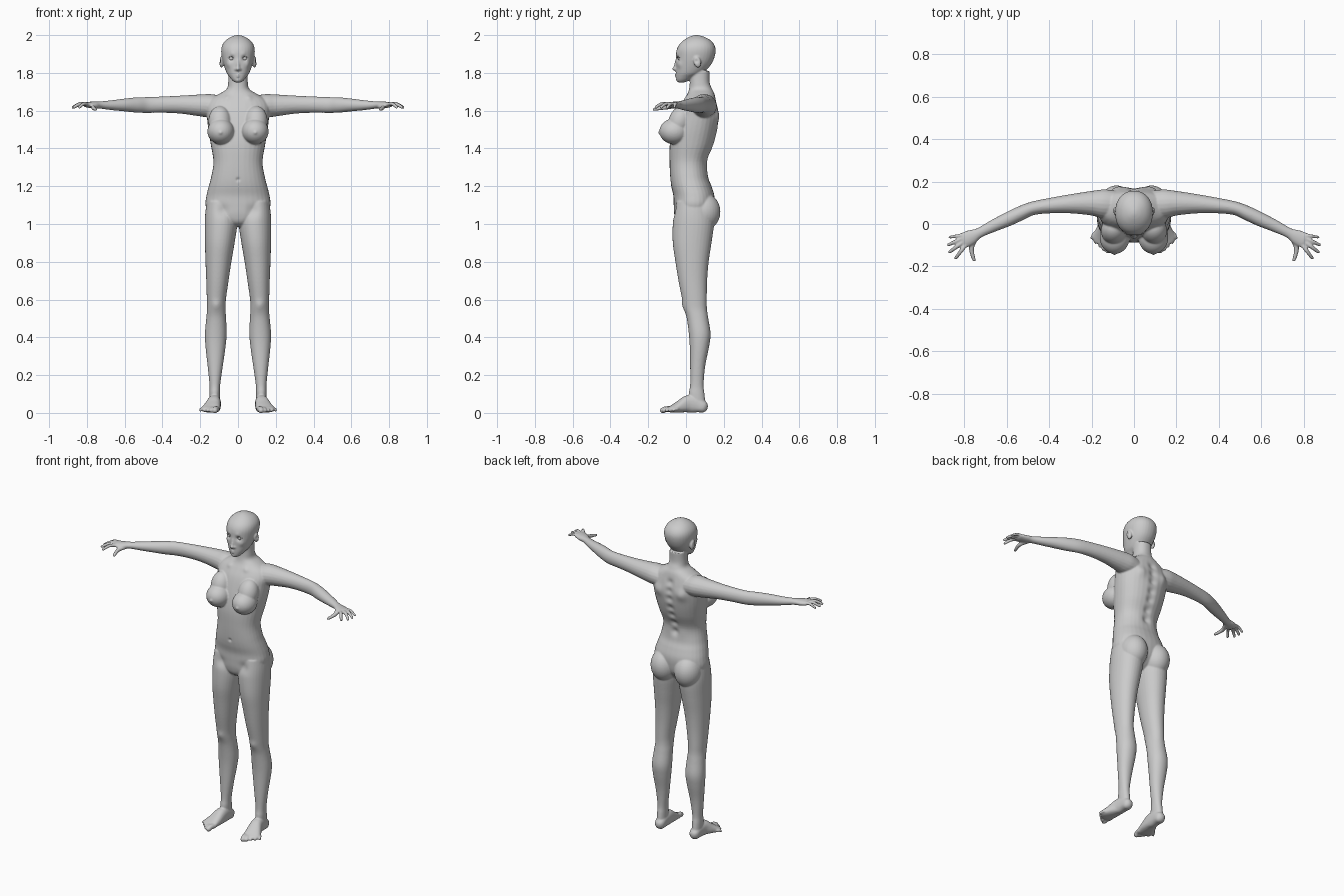
import bpy, bmesh, math
from mathutils import Vector, Matrix, kdtree

parts = []


def new_object(name, bm):
    bmesh.ops.recalc_face_normals(bm, faces=bm.faces)
    me = bpy.data.meshes.new(name)
    bm.to_mesh(me)
    bm.free()
    ob = bpy.data.objects.new(name, me)
    bpy.context.collection.objects.link(ob)
    return ob


def spline(rows, steps):
    # Catmull-Rom through rows of numbers
    out = []
    n = len(rows)
    for i in range(n - 1):
        a, b, c, d = rows[max(i - 1, 0)], rows[i], rows[i + 1], rows[min(i + 2, n - 1)]
        for s in range(steps):
            t = s / steps
            out.append([0.5 * (2 * q + (r - p) * t + (2 * p - 5 * q + 4 * r - w) * t * t
                               + (3 * q - p - 3 * r + w) * t ** 3) for p, q, r, w in zip(a, b, c, d)])
    return out + [list(rows[-1])]


def loft(name, rings, power=2.0, n=32):
    # rings: (centre, half-axis u, half-axis v)
    bm = bmesh.new()
    loops = []
    for c, u, v in rings:
        loop = []
        for k in range(n):
            a = 2 * math.pi * k / n
            ca, sa = math.cos(a), math.sin(a)
            p = math.copysign(abs(ca) ** (2 / power), ca)
            q = math.copysign(abs(sa) ** (2 / power), sa)
            loop.append(bm.verts.new(c + u * p + v * q))
        loops.append(loop)
    for l, m in zip(loops, loops[1:]):
        for k in range(n):
            bm.faces.new((l[k], l[(k + 1) % n], m[(k + 1) % n], m[k]))
    bm.faces.new(loops[0])
    bm.faces.new(loops[-1])
    ob = new_object(name, bm)
    parts.append(ob)
    return ob


def column(name, rows, power=2.0, side=1):
    # rows: z, x min, x max, y front, y back
    rings = []
    for z, a, b, f, k in spline(rows, 5):
        rings.append((Vector((side * (a + b) / 2, (f + k) / 2, z)),
                      Vector(((b - a) / 2, 0, 0)), Vector((0, (k - f) / 2, 0))))
    return loft(name, rings, power)


def tube(name, rows, side=1, power=2.0):
    # rows: x, y, z, horizontal radius, vertical radius; rounded ends
    pts = spline(rows, 5)
    rings = []
    for i, r in enumerate(pts):
        t = (Vector(pts[min(i + 1, len(pts) - 1)][:3]) - Vector(pts[max(i - 1, 0)][:3])).normalized()
        u = Vector((-t.y, t.x, 0)).normalized()
        rings.append((Vector(r[:3]), u * r[3], t.cross(u) * r[4], t))

    def cap(ring, s):
        c, u, v, t = ring
        r = min(u.length, v.length)
        return [(c + t * s * r * math.sin(a), u * math.cos(a), v * math.cos(a), t) for a in (0.4, 0.8, 1.15, 1.45)]
    rings = cap(rings[0], -1)[::-1] + rings + cap(rings[-1], 1)
    flip = lambda w: Vector((side * w.x, w.y, w.z))
    return loft(name, [(flip(c), flip(u), flip(v)) for c, u, v, t in rings], power, 20)


def ball(name, c, r, side=1, tilt=0.0, merge=True):
    bm = bmesh.new()
    m = (Matrix.Translation((side * c[0], c[1], c[2])) @ Matrix.Rotation(tilt, 4, 'X')
         @ Matrix.Diagonal((*r, 1)))
    bmesh.ops.create_uvsphere(bm, u_segments=32, v_segments=20, radius=1, matrix=m)
    ob = new_object(name, bm)
    if merge:
        parts.append(ob)
    return ob


# torso and neck
column("torso", [(z, -w, w, f, b) for z, w, f, b in [
    (.985, .05, -.02, .08), (1.01, .09, -.05, .11), (1.05, .15, -.062, .14), (1.10, .172, -.065, .15),
    (1.15, .167, -.067, .15), (1.2, .155, -.078, .135), (1.25, .142, -.084, .117), (1.33, .130, -.087, .112),
    (1.42, .144, -.086, .147), (1.5, .157, -.072, .167), (1.57, .165, -.052, .174), (1.62, .168, -.033, .168),
    (1.66, .148, -.01, .158), (1.69, .098, .008, .15), (1.715, .06, .016, .138), (1.75, .052, .02, .125),
    (1.81, .05, .02, .125)]], 2.25)

# head
column("head", [(z, -w, w, f, b) for z, w, f, b in [
    (1.75, .018, -.043, -.005), (1.762, .032, -.05, .02), (1.78, .046, -.053, .05), (1.80, .06, -.054, .09),
    (1.84, .075, -.054, .13), (1.88, .085, -.053, .15), (1.92, .089, -.05, .157), (1.95, .082, -.036, .149),
    (1.975, .062, -.01, .127), (1.992, .034, .02, .093), (2.0, .008, .045, .065)]], 2.15)
ball("nose_tip", (0, -.058, 1.822), (.012, .014, .011))
tube("nose_bridge", [(0, -.046, 1.875, .008, .008), (0, -.0535, 1.845, .009, .009), (0, -.058, 1.824, .01, .009)])

for s in (-1, 1):
    ball("ear", (.087, .06, 1.858), (.012, .019, .031), s, .2)
    ball("nostril_wing", (.011, -.052, 1.819), (.008, .01, .008), s)

    # chest and hips
    ball("breast", (.091, -.062, 1.49), (.071, .079, .068), s)
    ball("breast_slope", (.096, -.032, 1.545), (.06, .06, .082), s, -.35)
    ball("buttock", (.083, .092, 1.065), (.081, .09, .1), s)

    # legs
    column("leg", [
        (1.12, .03, .165, -.05, .13), (1.06, .012, .173, -.062, .14), (1.0, .004, .176, -.07, .148),
        (.9, .018, .175, -.07, .135), (.8, .035, .172, -.056, .12), (.7, .05, .168, -.04, .112),
        (.6, .064, .165, -.02, .11), (.55, .066, .164, -.01, .111), (.5, .063, .168, .004, .118),
        (.42, .06, .175, .015, .13), (.35, .066, .172, .02, .122), (.25, .08, .161, .022, .102),
        (.15, .094, .151, .022, .093), (.1, .096, .151, .015, .098), (.03, .097, .15, .02, .105)], 2.1, s)

    # feet and toes
    tube("foot", [(.122, .085, .034, .031, .033), (.123, .05, .045, .032, .044), (.126, .01, .047, .036, .046),
                  (.135, -.03, .034, .044, .033), (.146, -.067, .022, .05, .021), (.15, -.085, .018, .044, .015)], s, 2.4)
    for i in range(5):
        f = i / 4
        bx, by = .112 + .078 * f, -.08 + .035 * f * f
        r = .0155 - .006 * min(1, f * 2) - .0005 * i
        tube("toe", [(bx, by, .02, r, r), (bx + .006, by - .025 + .01 * f, .02, r, r),
                     (bx + .01, by - .043 + .022 * f, .013, r, r)], s)

    # arms
    tube("arm", [
        (.06, .09, 1.62, .06, .05), (.14, .095, 1.625, .068, .062), (.2, .098, 1.628, .058, .058),
        (.3, .095, 1.632, .045, .048), (.4, .086, 1.632, .036, .043), (.48, .073, 1.63, .032, .042),
        (.54, .048, 1.63, .034, .040), (.6, .020, 1.63, .033, .034), (.67, -.012, 1.629, .028, .026),
        (.73, -.042, 1.63, .024, .019), (.765, -.06, 1.63, .034, .018), (.80, -.076, 1.632, .037, .015)], s)

    # fingers and thumb
    for a, b, r in [((.795, -.05), (.868, -.062), .0085), ((.803, -.065), (.874, -.098), .0095),
                    ((.803, -.082), (.868, -.131), .0098), ((.793, -.098), (.84, -.16), .0095)]:
        tube("finger", [(*a, 1.633, r * 1.1, r * 1.1), ((a[0] + b[0]) / 2, (a[1] + b[1]) / 2, 1.636, r, r),
                        (*b, 1.618, r * .85, r * .85)], s)
    tube("thumb", [(.745, -.06, 1.625, .014, .013), (.765, -.105, 1.618, .0125, .012),
                   (.763, -.14, 1.612, .0105, .010), (.754, -.17, 1.607, .0085, .008)], s)

# fuse all parts into one smooth skin
bpy.ops.object.select_all(action='DESELECT')
for ob in parts:
    ob.select_set(True)
body = parts[0]
bpy.context.view_layer.objects.active = body
bpy.ops.object.join()
body.name = "body"
rm = body.modifiers.new("fuse", 'REMESH')
rm.mode = 'VOXEL'
rm.voxel_size = .0047
rm.use_smooth_shade = True
sm = body.modifiers.new("soften", 'SMOOTH')
sm.factor, sm.iterations = .5, 4
for m in ("fuse", "soften"):
    bpy.ops.object.modifier_apply(modifier=m)

# sculpted details: centre, radius, push
dents = [((.035, -.05, 1.876), .013, (0, .013, 0)), ((.03, -.05, 1.9), .014, (0, -.003, 0)),
         ((0, -.055, 1.8), .006, (0, .002, 0)), ((0, -.056, 1.791), .008, (0, -.005, 0)),
         ((0, -.055, 1.786), .003, (0, .004, 0)), ((0, -.055, 1.78), .007, (0, -.005, 0)),
         ((0, -.052, 1.772), .005, (0, .003, 0)), ((0, -.05, 1.757), .012, (0, -.003, 0)),
         ((.05, -.035, 1.845), .018, (.003, -.004, 0)), ((.099, .055, 1.862), .010, (-.006, 0, 0)),
         ((0, -.085, 1.235), .009, (0, .008, 0)), ((.085, .165, 1.57), .035, (0, .012, 0)),
         ((.115, -.015, .57), .025, (0, -.006, 0)), ((.06, -.005, 1.672), .018, (0, -.006, .002)),
         ((.05, .12, 1.30), .04, (0, .004, 0)), ((.08, -.065, 1.07), .03, (0, .008, 0)),
         ((.092, -.14, 1.483), .009, (0, -.006, 0))]
dents += [((0, y, z), .022, (0, -.011, 0)) for y, z in
          [(.16, 1.63), (.17, 1.58), (.168, 1.53), (.158, 1.47), (.145, 1.42), (.125, 1.36), (.11, 1.3)]]
verts = body.data.vertices
tree = kdtree.KDTree(len(verts))
for v in verts:
    tree.insert(v.co, v.index)
tree.balance()
for c, r, push in dents:
    for s in ((1, -1) if c[0] else (1,)):
        p = Vector((s * push[0], push[1], push[2]))
        for co, i, d in tree.find_range((s * c[0], c[1], c[2]), r * 2.6):
            verts[i].co += p * math.exp(-(d / r) ** 2)

# eyes and lashes
for s, tag in ((1, "left"), (-1, "right")):
    eye = ball(tag + "_eye", (.035, -.029, 1.876), (.014, .014, .012), s, 0, False)
    eye.data.shade_smooth()
    lash = tube(tag + "_eyelash", [(.02, -.042, 1.876, .0015, .0015), (.033, -.047, 1.885, .002, .002),
                                   (.046, -.042, 1.884, .002, .002), (.055, -.034, 1.88, .001, .001)], s)
    lash.data.shade_smooth()
